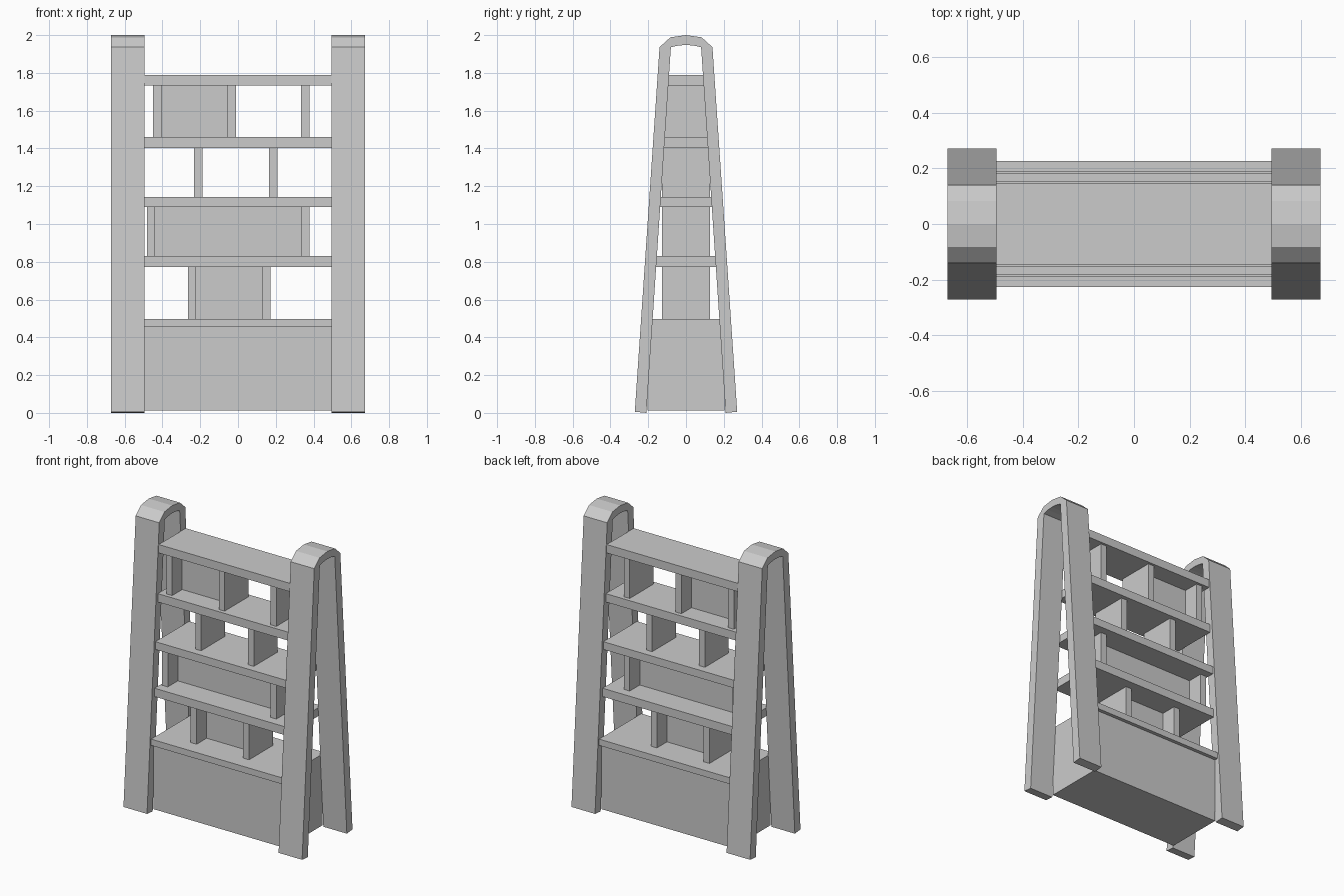
import bpy
import bmesh

if "Cube" in bpy.data.objects:
    bpy.data.objects.remove(bpy.data.objects["Cube"])


def box(name, x0, x1, y0, y1, z0, z1):
    """Axis-aligned board given by its limits."""
    bm = bmesh.new()
    bmesh.ops.create_cube(bm, size=1)
    for v in bm.verts:
        v.co.x = x1 if v.co.x > 0 else x0
        v.co.y = y1 if v.co.y > 0 else y0
        v.co.z = z1 if v.co.z > 0 else z0
    return finish(name, bm)


def finish(name, bm):
    bmesh.ops.recalc_face_normals(bm, faces=bm.faces)
    mesh = bpy.data.meshes.new(name)
    bm.to_mesh(mesh)
    bm.free()
    obj = bpy.data.objects.new(name, mesh)
    bpy.context.collection.objects.link(obj)
    return obj


# Side frames: tapering arch profile (y, z), outer and inner outline in pairs
OUTER = [(0.271, 0.006), (0.14, 1.936), (0.083, 1.988), (0, 2.0)]
INNER = [(0.21, 0.0), (0.08, 1.936), (0.04, 1.945), (0, 1.948)]
FRAME_IN, FRAME_OUT = 0.495, 0.672


def full(half):
    return half + [(-y, z) for y, z in reversed(half[:-1])]


def side_frame(name, x0, x1):
    bm = bmesh.new()
    rings = []
    for o, i in zip(full(OUTER), full(INNER)):
        rings.append([bm.verts.new(p) for p in
                      ((x0, *o), (x1, *o), (x1, *i), (x0, *i))])
    for a, b in zip(rings, rings[1:]):
        for k in range(4):
            n = (k + 1) % 4
            bm.faces.new((a[k], a[n], b[n], b[k]))
    bm.faces.new(rings[0])
    bm.faces.new(rings[-1])
    return finish(name, bm)


side_frame("side_frame_right", FRAME_IN, FRAME_OUT)
side_frame("side_frame_left", -FRAME_OUT, -FRAME_IN)

# Shelves: bottom z, top z, half depth
SHELVES = [(0.455, 0.498, 0.227), (0.773, 0.83, 0.19), (1.09, 1.143, 0.181),
           (1.403, 1.46, 0.155), (1.733, 1.79, 0.145)]
for n, (z0, z1, d) in enumerate(SHELVES):
    box(f"shelf_{n + 1}", -FRAME_IN, FRAME_IN, -d, d, z0, z1)

# Base cabinet under the lowest shelf
box("base_cabinet", -FRAME_IN, FRAME_IN, -0.203, 0.203, 0.013, SHELVES[0][0])

# Dividers (left x) per row, and whether a centre panel joins the first two
DIV_W, DIV_D, PANEL_D = 0.044, 0.128, 0.02
ROWS = [([-0.266, 0.129], True), ([-0.483, 0.334], True),
        ([-0.232, 0.165], False), ([-0.45, -0.055, 0.334], True)]
for n, (xs, has_panel) in enumerate(ROWS):
    z0, z1 = SHELVES[n][1], SHELVES[n + 1][0]
    for k, x in enumerate(xs):
        box(f"divider_{n + 1}_{k + 1}", x, x + DIV_W, -DIV_D, DIV_D, z0, z1)
    if has_panel:
        box(f"centre_panel_{n + 1}", xs[0] + DIV_W, xs[1],
            -PANEL_D, PANEL_D, z0, z1)
